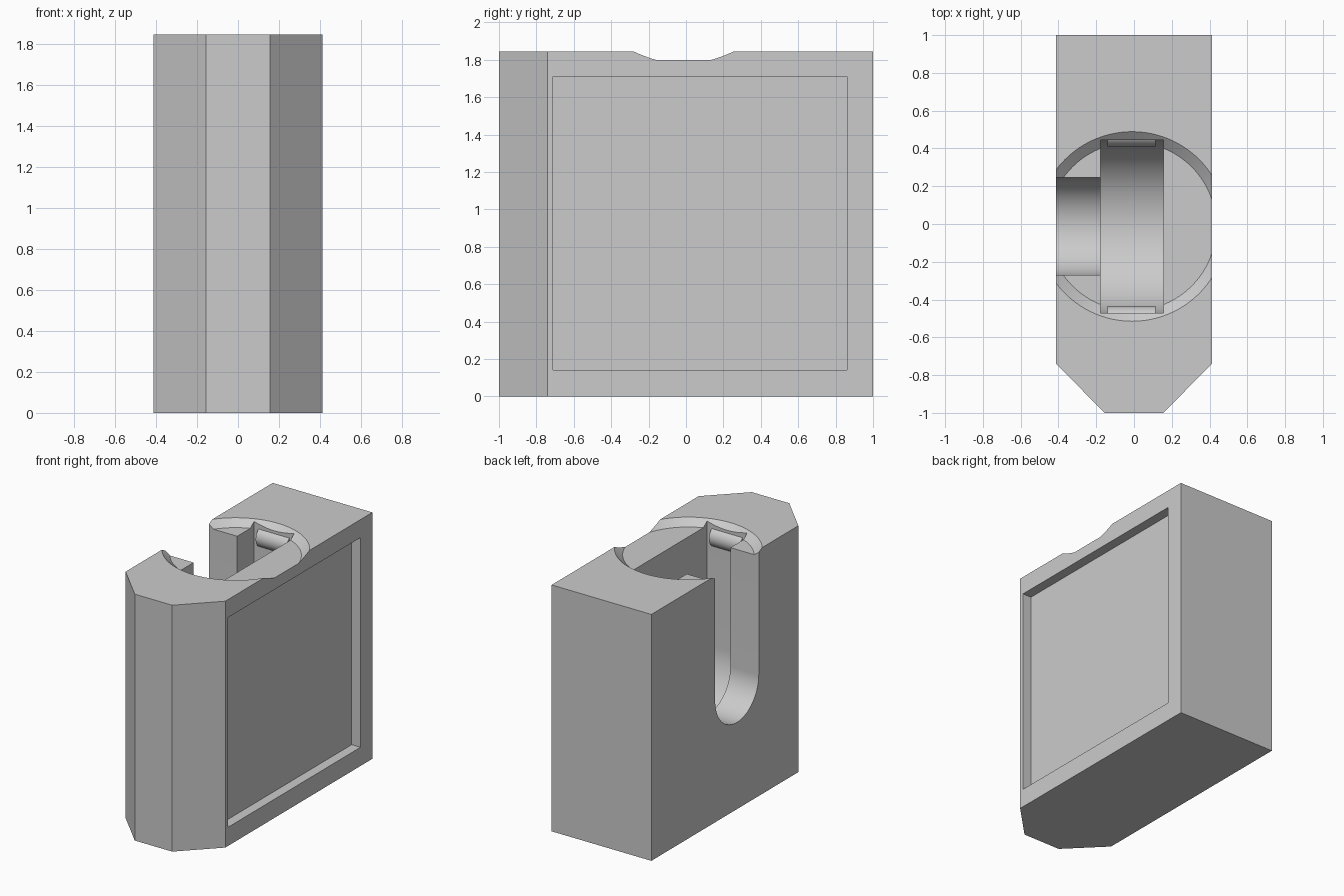
import bpy
import bmesh
from math import cos, sin, pi, radians
from mathutils import Vector

cube = bpy.data.objects.get("Cube")
if cube:
    bpy.data.objects.remove(cube, do_unlink=True)

grey = bpy.data.materials.new("plain grey")
grey.use_nodes = True
colour = (0.6, 0.6, 0.6, 1)
grey.diffuse_color = colour
grey.node_tree.nodes["Principled BSDF"].inputs["Base Color"].default_value = colour

HEIGHT = 1.845
HALF = 0.413
CY = -0.013      # centre of the chamber
AXLE_Z = 0.908   # height of the round chamber bottoms


def prism(name, points, offset):
    """Extrude a closed outline of 3D points along an offset."""
    bm = bmesh.new()
    face = bm.faces.new([bm.verts.new(p) for p in points])
    top = bmesh.ops.extrude_face_region(bm, geom=[face])["geom"]
    bmesh.ops.translate(bm, vec=Vector(offset),
                        verts=[v for v in top if isinstance(v, bmesh.types.BMVert)])
    return finish(name, bm)


def finish(name, bm):
    bmesh.ops.recalc_face_normals(bm, faces=bm.faces)
    mesh = bpy.data.meshes.new(name)
    bm.to_mesh(mesh)
    bm.free()
    mesh.materials.append(grey)
    obj = bpy.data.objects.new(name, mesh)
    bpy.context.collection.objects.link(obj)
    return obj


def select(obj):
    bpy.ops.object.select_all(action="DESELECT")
    obj.select_set(True)
    bpy.context.view_layer.objects.active = obj


def cut(obj, cutter):
    cutter.hide_render = True
    mod = obj.modifiers.new("cut", "BOOLEAN")
    mod.operation = "DIFFERENCE"
    mod.solver = "EXACT"
    mod.object = cutter
    select(obj)
    bpy.ops.object.modifier_apply(modifier=mod.name)
    bpy.data.objects.remove(cutter, do_unlink=True)


def u_slot(name, x0, x1, radius, steps=48):
    """Open-topped slot with a half-round bottom, running along x."""
    arc = [(x0, CY - radius * cos(pi * i / steps), AXLE_Z - radius * sin(pi * i / steps))
           for i in range(steps + 1)]
    outline = [(x0, CY - radius, 2.1)] + arc + [(x0, CY + radius, 2.1)]
    return prism(name, outline, (x1 - x0, 0, 0))


# Block with a chamfered front
right_half = [(HALF, 1), (HALF, -0.74), (0.155, -1)]
outline = right_half + [(-x, y) for x, y in reversed(right_half)]
body = prism("body", [(x, y, 0) for x, y in outline], (0, 0, HEIGHT))

# Shallow conical dish in the top
bm = bmesh.new()
bmesh.ops.create_cone(bm, cap_ends=True, segments=96, radius1=0.446, radius2=0.558, depth=0.096)
bmesh.ops.translate(bm, vec=(-0.01, CY, HEIGHT), verts=bm.verts)
cut(body, finish("dish_cutter", bm))

# Wide chamber and the narrower slot opening through one side
cut(body, u_slot("chamber_cutter", -0.178, 0.155, 0.457))
cut(body, u_slot("side_slot_cutter", -0.6, -0.1, 0.258))

# Recessed panel on the other side
panel = [(HALF - 0.073, y, z) for y, z in
         [(-0.71, 0.14), (0.86, 0.14), (0.86, 1.71), (-0.71, 1.71)]]
cut(body, prism("panel_cutter", panel, (0.3, 0, 0)))

# Rounded snap ridges on the chamber walls
ridges = []
for name, side in (("front_ridge", -1), ("back_ridge", 1)):
    centre_y = CY + side * 0.5
    ring = [(-0.14, centre_y + 0.078 * cos(2 * pi * i / 48), 1.72 + 0.078 * sin(2 * pi * i / 48))
            for i in range(48)]
    ridges.append(prism(name, ring, (0.255, 0, 0)))

for obj in [body] + ridges:
    select(obj)
    bpy.ops.object.shade_smooth_by_angle(angle=radians(25))
